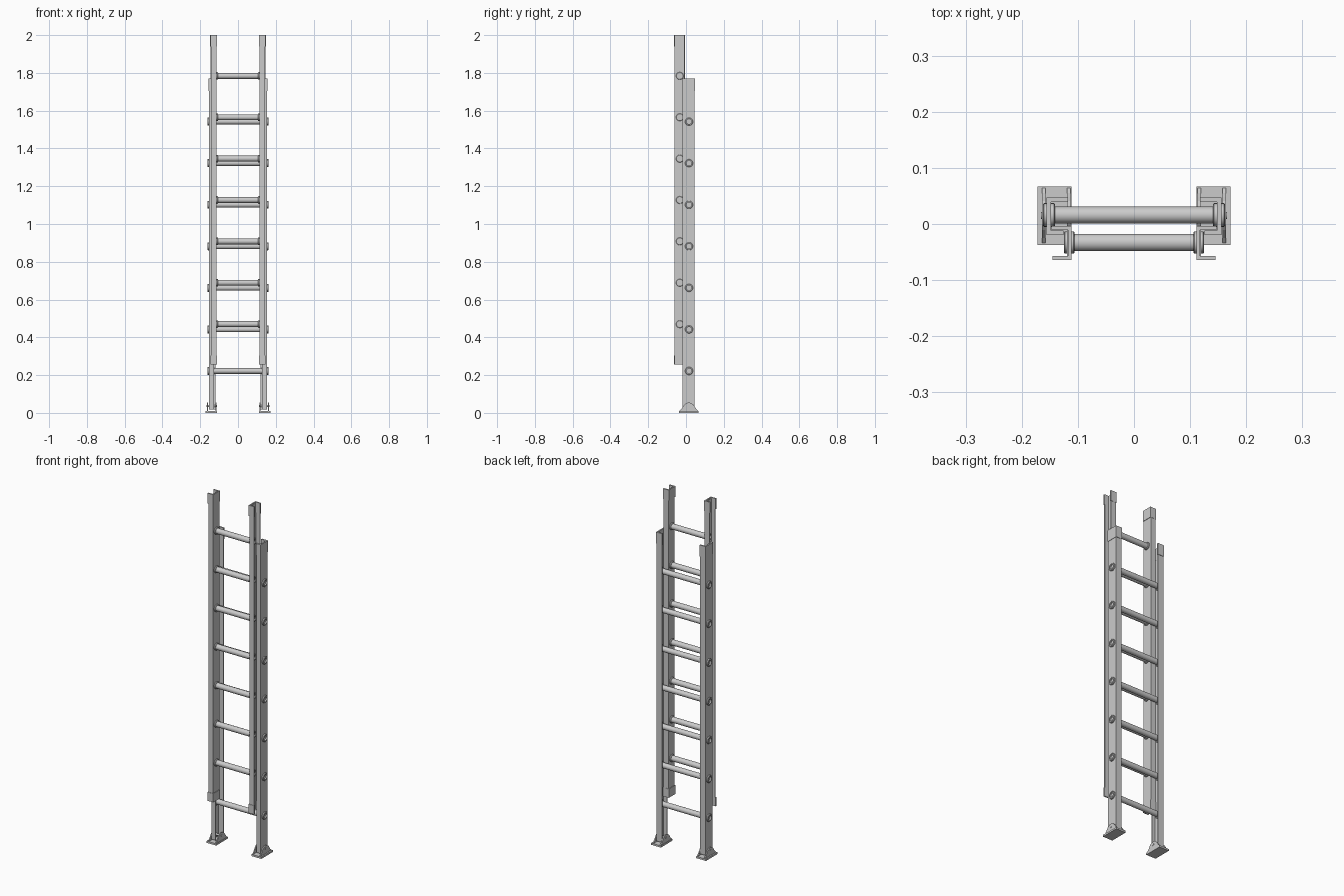
import bpy, bmesh, math
from mathutils import Vector

if "Cube" in bpy.data.objects:
    bpy.data.objects.remove(bpy.data.objects["Cube"])


def make_object(name, verts, faces, smooth=False):
    me = bpy.data.meshes.new(name)
    me.from_pydata(verts, [], faces)
    bm = bmesh.new()
    bm.from_mesh(me)
    bmesh.ops.recalc_face_normals(bm, faces=bm.faces)
    bm.to_mesh(me)
    bm.free()
    ob = bpy.data.objects.new(name, me)
    bpy.context.collection.objects.link(ob)
    if smooth:
        bpy.context.view_layer.objects.active = ob
        ob.select_set(True)
        bpy.ops.object.shade_smooth_by_angle(angle=math.radians(35))
        ob.select_set(False)
    return ob


def mirror_x(ob):
    ob.modifiers.new("mirror", 'MIRROR').use_axis = (True, False, False)
    return ob


def prism(name, profile, a, b, axis='Z', smooth=False):
    """Extrude a 2D profile along Z (x, y points) or X (y, z points)."""
    n = len(profile)
    verts = [(p, q, t) if axis == 'Z' else (t, p, q) for t in (a, b) for p, q in profile]
    faces = [tuple(range(n)), tuple(range(n, 2 * n))]
    faces += [(i, (i + 1) % n, n + (i + 1) % n, n + i) for i in range(n)]
    return mirror_x(make_object(name, verts, faces, smooth))


def box(name, x, y, z):
    return prism(name, [(x[0], y[0]), (x[1], y[0]), (x[1], y[1]), (x[0], y[1])], *z)


def channel(web, front_tip, back_tip, y0, y1, t):
    """C section: web face at x = web, flanges reaching to the tips."""
    s = 1 if front_tip > web else -1
    return [(web, y0), (front_tip, y0), (front_tip, y0 + t), (web + s * t, y0 + t),
            (web + s * t, y1 - t), (back_tip, y1 - t), (back_tip, y1), (web, y1)]


def rung(name, half, y, z, n=24):
    """Lathe: half profile of (x, radius), mirrored to a full hollow rung."""
    prof = half
    verts, faces = [], []
    for x, r in prof:
        for i in range(n):
            a = math.tau * i / n
            verts.append((x, y + r * math.cos(a), z + r * math.sin(a)))
    for k in range(len(prof) - 1):
        for i in range(n):
            j = (i + 1) % n
            faces.append((k * n + i, k * n + j, (k + 1) * n + j, (k + 1) * n + i))
    faces.append(tuple((len(prof) - 1) * n + i for i in range(n)))
    return mirror_x(make_object(name, verts, faces, True))


# Base section rails: web outside, flanges inward
prism("base_rail", channel(0.154, 0.128, 0.120, -0.018, 0.045, 0.005), 0.018, 1.765)
prism("base_top_cap", channel(0.156, 0.126, 0.118, -0.020, 0.047, 0.008), 1.705, 1.77)

# Fly section rails: web inside, flanges outward, rear flange hooked into the base
prism("fly_rail", channel(0.114, 0.143, 0.145, -0.062, -0.005, 0.005), 0.258, 1.995)
prism("fly_top_cap", channel(0.111, 0.145, 0.147, -0.064, -0.004, 0.007), 1.94, 2.0)
prism("fly_bottom_cap", channel(0.111, 0.145, 0.147, -0.064, -0.004, 0.007), 0.255, 0.305)


# Rungs with collars either side of the web and open swaged ends
def rung_profile(web_in, web_out, r, rc, end):
    return [(0, r), (web_in - 0.008, r), (web_in - 0.008, rc - 0.002), (web_in - 0.006, rc),
            (web_in - 0.001, rc), (web_in, r), (web_out, r), (web_out, rc),
            (end - 0.002, rc), (end, rc - 0.002), (end, r - 0.002), (web_in, r - 0.002)]


for k in range(7):
    rung(f"base_rung_{k + 1}", rung_profile(0.149, 0.154, 0.015, 0.021, 0.162), 0.016, 0.222 + 0.22 * k)
    rung(f"fly_rung_{k + 1}", rung_profile(0.114, 0.119, 0.0155, 0.020, 0.125), -0.033, 0.470 + 0.219 * k)

# Pivoting feet: pad, two flared side plates and a bolt
box("foot_pad", (0.111, 0.172), (-0.037, 0.067), (0.0, 0.010))
half = [(0.049, 0.008), (0.049, 0.012), (0.040, 0.020), (0.033, 0.030),
        (0.026, 0.041), (0.016, 0.050), (0.006, 0.054)]
plate = [(0.015 + p, q) for p, q in half] + [(0.015 - p, q) for p, q in reversed(half)]
prism("foot_inner_plate", plate, 0.113, 0.119, 'X')
prism("foot_outer_plate", plate, 0.158, 0.164, 'X')
bolt = [(0.015 + 0.006 * math.cos(math.tau * i / 12), 0.036 + 0.006 * math.sin(math.tau * i / 12))
        for i in range(12)]
prism("foot_bolt", bolt, 0.111, 0.166, 'X', True)
